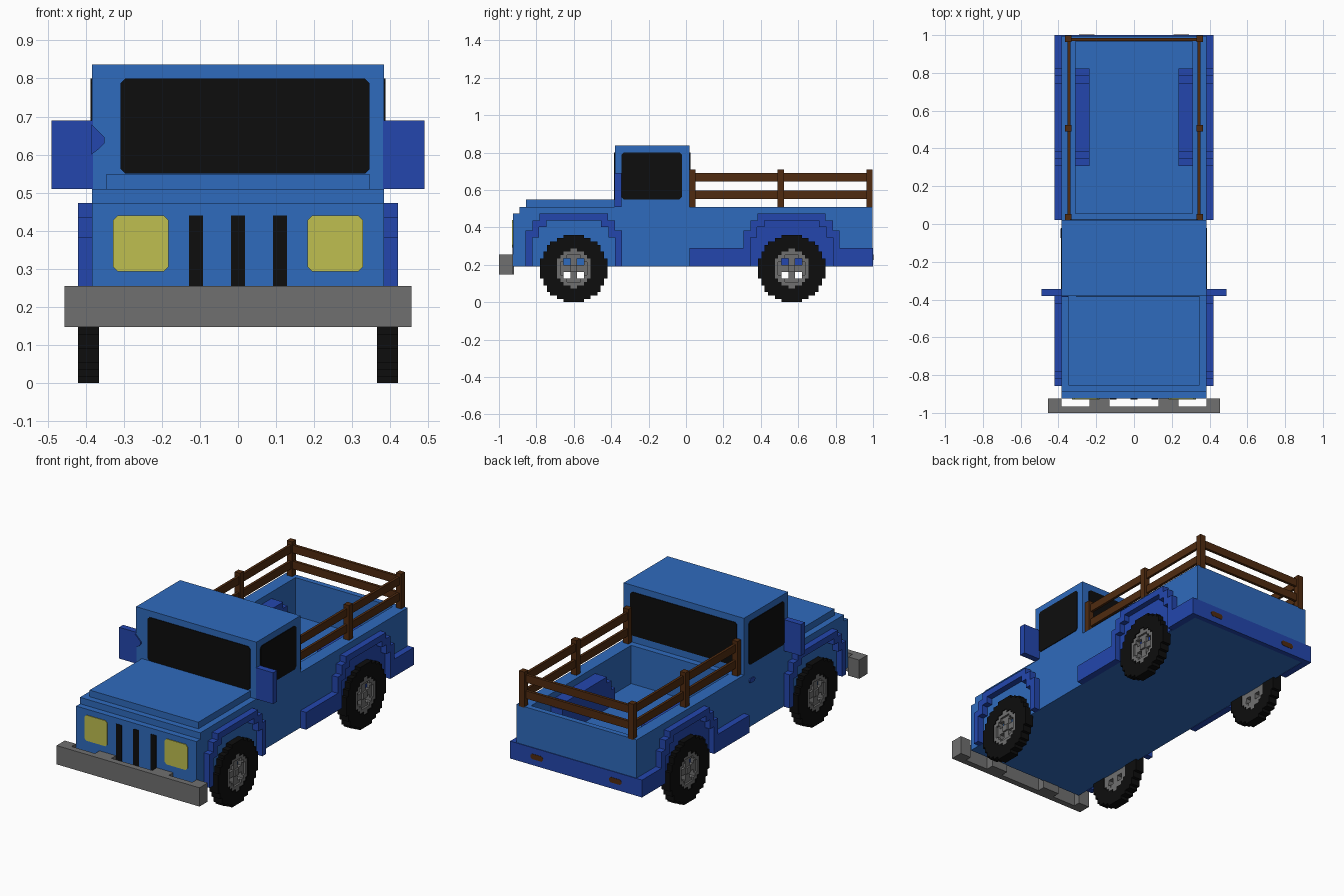
import bpy, bmesh, math
from mathutils import Vector

cube = bpy.data.objects.get("Cube")
if cube:
    bpy.data.objects.remove(cube, do_unlink=True)


def material(name, rgb):
    m = bpy.data.materials.new(name)
    m.use_nodes = True
    m.diffuse_color = (*rgb, 1)
    bsdf = next(n for n in m.node_tree.nodes if n.type == 'BSDF_PRINCIPLED')
    bsdf.inputs["Base Color"].default_value = (*rgb, 1)
    bsdf.inputs["Roughness"].default_value = 0.8
    return m


BLUE = material("body blue", (0.028, 0.145, 0.51))
DARK = material("trim blue", (0.017, 0.062, 0.42))
BLACK = material("black", (0.004, 0.004, 0.004))
GREY = material("grey metal", (0.16, 0.16, 0.16))
WOOD = material("brown wood", (0.08, 0.024, 0.005))
YELLOW = material("headlight yellow", (0.52, 0.52, 0.08))


def finish(name, bm, mat):
    bmesh.ops.recalc_face_normals(bm, faces=bm.faces)
    me = bpy.data.meshes.new(name)
    bm.to_mesh(me)
    bm.free()
    me.materials.append(mat)
    ob = bpy.data.objects.new(name, me)
    bpy.context.collection.objects.link(ob)
    return ob


def prism(name, pts, axis, lo, hi, mat):
    """Extrude a 2D outline along x (points are y, z) or y (points are x, z)."""
    bm = bmesh.new()
    place = (lambda a, b: (lo, a, b)) if axis == 'x' else (lambda a, b: (a, lo, b))
    face = bm.faces.new([bm.verts.new(place(a, b)) for a, b in pts])
    ext = bmesh.ops.extrude_face_region(bm, geom=[face])
    move = Vector((hi - lo, 0, 0)) if axis == 'x' else Vector((0, hi - lo, 0))
    bmesh.ops.translate(bm, vec=move,
                        verts=[v for v in ext["geom"] if isinstance(v, bmesh.types.BMVert)])
    return finish(name, bm, mat)


def box(name, x, y, z, mat):
    return prism(name, [(y[0], z[0]), (y[1], z[0]), (y[1], z[1]), (y[0], z[1])],
                 'x', x[0], x[1], mat)


def pane(name, a, z, axis, lo, hi, mat, c=0.012):
    """Thin plate with clipped corners."""
    (a0, a1), (z0, z1) = a, z
    pts = [(a0 + c, z0), (a1 - c, z0), (a1, z0 + c), (a1, z1 - c),
           (a1 - c, z1), (a0 + c, z1), (a0, z1 - c), (a0, z0 + c)]
    return prism(name, pts, axis, lo, hi, mat)


def span(s, a, b):
    """Range between a and b on side s of the centre line."""
    return tuple(sorted((s * a, s * b)))


def steps(half, base, top):
    """Stepped arch outline, from bottom left over the top to bottom right."""
    left = [(-half, base), (-half, top - 0.09), (-half + 0.036, top - 0.09),
            (-half + 0.036, top - 0.036), (-half + 0.075, top - 0.036), (-half + 0.075, top)]
    return left + [(-a, b) for a, b in reversed(left)]


def shift(pts, y):
    return [(a + y, b) for a, b in pts]


# Body: stepped side profile with the cargo bed cut out
body = prism("body", [(-0.925, 0.192), (-0.925, 0.473), (-0.89, 0.473), (-0.89, 0.51),
                      (-0.38, 0.51), (-0.38, 0.837), (0.02, 0.837), (0.02, 0.51),
                      (0.996, 0.51), (0.996, 0.192)], 'x', -0.383, 0.383, BLUE)
cutter = box("bed_cutter", (-0.31, 0.31), (0.056, 0.965), (0.29, 0.7), BLUE)
cutter.hide_render = True
cutter.display_type = 'WIRE'
cutter.hide_set(True)
cut = body.modifiers.new("bed", 'BOOLEAN')
cut.operation = 'DIFFERENCE'
cut.object = cutter
box("hood", (-0.346, 0.346), (-0.855, -0.375), (0.505, 0.548), BLUE)

# Windows
pane("windshield", (-0.308, 0.345), (0.55, 0.80), 'y', -0.384, -0.378, BLACK)
pane("rear_window", (-0.34, 0.34), (0.55, 0.80), 'y', 0.018, 0.024, BLACK)

# Grille, headlights, bumper
for i in (-1, 0, 1):
    x = i * 0.11
    box("grille_slot", (x - 0.018, x + 0.018), (-0.928, -0.92), (0.22, 0.44), BLACK)
box("bumper_bar", (-0.455, 0.455), (-1.0, -0.965), (0.147, 0.255), GREY)

# Rear skirt and a door handle
box("rear_skirt", (-0.42, 0.42), (0.97, 1.0), (0.19, 0.29), DARK)
pane("door_handle", (-0.075, -0.025), (0.445, 0.47), 'x', -0.389, -0.381, DARK, 0.008)


def cells(name, keep, x0, x1, centre, mat, u=0.018):
    """Pixel-style disc: square cells chosen by a rule, extruded along x."""
    bm = bmesh.new()
    cy, cz = centre
    for i in range(-10, 10):
        for j in range(-10, 10):
            if keep(i + 0.5, j + 0.5):
                bm.faces.new([bm.verts.new((x0, cy + (i + p) * u, cz + (j + q) * u))
                              for p, q in ((0, 0), (1, 0), (1, 1), (0, 1))])
    bmesh.ops.remove_doubles(bm, verts=bm.verts, dist=0.001)
    ext = bmesh.ops.extrude_face_region(bm, geom=bm.faces[:])
    bmesh.ops.translate(bm, vec=(x1 - x0, 0, 0),
                        verts=[v for v in ext["geom"] if isinstance(v, bmesh.types.BMVert)])
    return finish(name, bm, mat)


def in_hole(a, b):
    return 1 < abs(a) < 3 and 1 < abs(b) < 3


def hub_r(a, b):
    return math.hypot(a * 1.12, b)


FRONT, REAR = -0.6, 0.565
for s, side in ((1, "left"), (-1, "right")):
    # Side window, headlight, bumper mounts, tail light, mirror
    pane(side + "_window", (-0.345, -0.022), (0.55, 0.80), 'x', s * 0.381, s * 0.387, BLACK)
    pane(side + "_headlight", span(s, 0.183, 0.328), (0.293, 0.44), 'y', -0.929, -0.92, YELLOW)
    box(side + "_bumper_end", span(s, 0.385, 0.455), (-0.966, -0.925), (0.147, 0.255), GREY)
    box(side + "_bumper_mount", span(s, 0.13, 0.235), (-0.966, -0.92), (0.147, 0.255), GREY)
    pane(side + "_tail_light", span(s, 0.21, 0.29), (0.225, 0.255), 'y', 0.997, 1.002, WOOD, 0.01)
    box(side + "_mirror", span(s, 0.38, 0.49), (-0.381, -0.345), (0.51, 0.69), DARK)

    # Wheel arches: stepped bands, with filled wells at the rear
    for y, base, end in ((FRONT, 0.19, "front"), (REAR, 0.19, "rear")):
        band = steps(0.257, base, 0.473) + steps(0.221, base, 0.437)[::-1]
        prism(f"{side}_{end}_fender", shift(band, y), 'x', s * 0.38, s * 0.42, DARK)
    prism(side + "_wheel_well", shift(steps(0.23, 0.195, 0.445), REAR), 'x',
          s * 0.38, s * 0.387, DARK)
    prism(side + "_bed_arch", shift(steps(0.257, 0.285, 0.473), REAR), 'x',
          s * 0.235, s * 0.315, DARK)

    # Lower side skirts
    box(side + "_skirt", span(s, 0.38, 0.42), (0.02, 0.309), (0.19, 0.29), DARK)
    box(side + "_rear_skirt", span(s, 0.38, 0.42), (0.821, 0.971), (0.19, 0.29), DARK)

    # Wheels: tyre, rim ring and spoked hub
    for y, end in ((FRONT, "front"), (REAR, "rear")):
        c = (y, 0.18)
        n = f"{side}_{end}_"
        cells(n + "tyre", lambda a, b: hub_r(a, b) > 5.7 and math.hypot(a, b) < 10.1,
              s * 0.365, s * 0.42, c, BLACK)
        cells(n + "rim", lambda a, b: 4.3 < hub_r(a, b) <= 5.7, s * 0.368, s * 0.416, c, GREY)
        cells(n + "hub", lambda a, b: hub_r(a, b) <= 4.3 and not in_hole(a, b),
              s * 0.37, s * 0.405, c, GREY)
        cells(n + "hub_cap", lambda a, b: max(abs(a), abs(b)) < 1, s * 0.40, s * 0.415, c, GREY)

    # Wooden side fence
    for y0, y1 in ((0.02, 0.052), (0.49, 0.524), (0.964, 0.998)):
        box(side + "_fence_post", span(s, 0.33, 0.364), (y0, y1), (0.505, 0.71), WOOD)
    for z in ((0.553, 0.598), (0.645, 0.69)):
        box(side + "_fence_rail", span(s, 0.337, 0.352), (0.03, 0.98), z, WOOD)

# Rear fence rails and the small mirror bracket on the right
for z in ((0.553, 0.598), (0.645, 0.69)):
    box("rear_fence_rail", (-0.345, 0.345), (0.969, 0.985), z, WOOD)
prism("mirror_bracket", [(-0.385, 0.60), (-0.365, 0.615), (-0.35, 0.63), (-0.35, 0.645),
                         (-0.365, 0.66), (-0.385, 0.68)], 'y', -0.386, -0.376, DARK)
